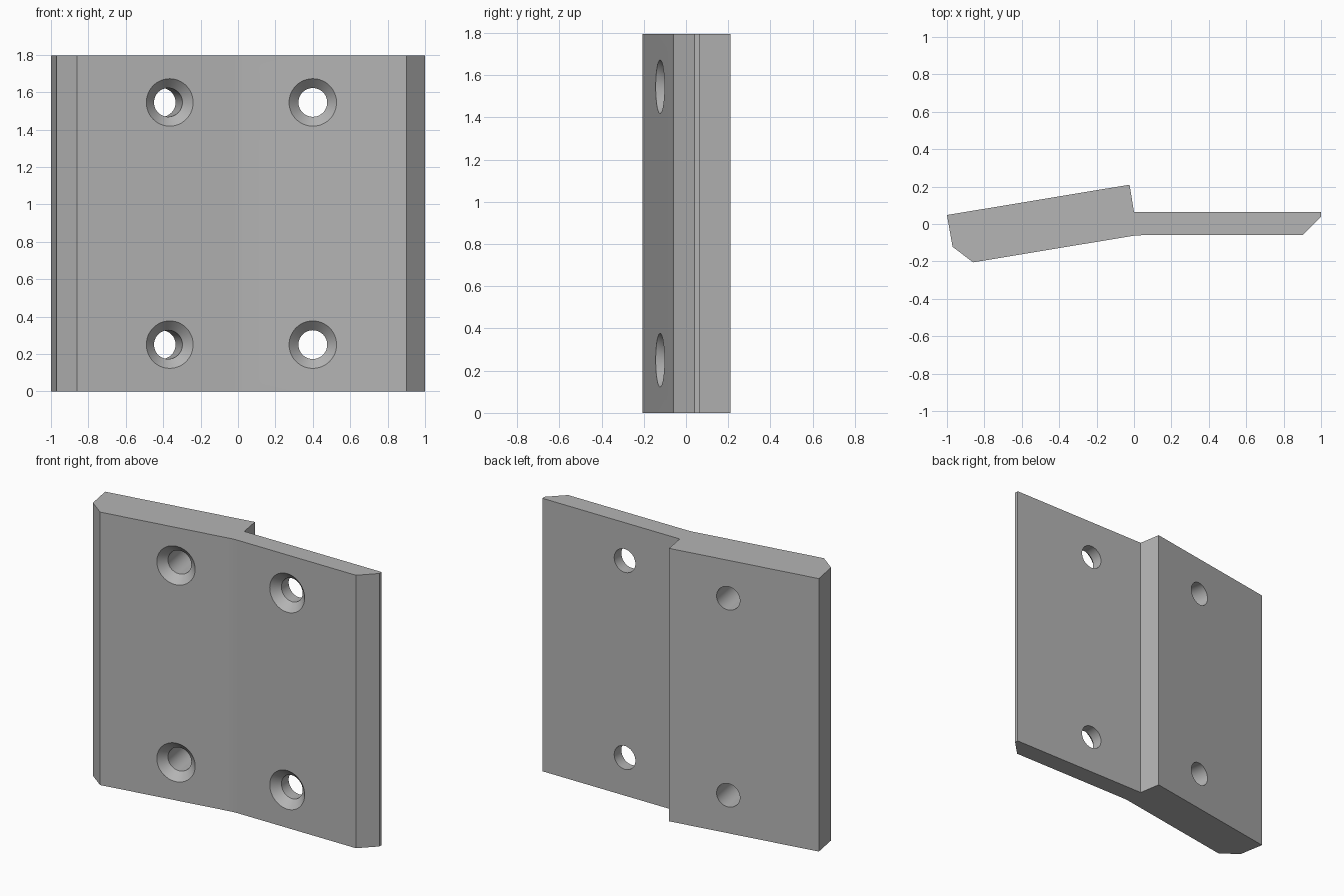
import bpy
import bmesh
import math
from mathutils import Matrix, Vector

if "Cube" in bpy.data.objects:
    bpy.data.objects.remove(bpy.data.objects["Cube"])

HEIGHT = 1.795
TILT = math.radians(9.4)

grey = bpy.data.materials.new("plain_grey")
grey.use_nodes = True
colour = (0.46, 0.46, 0.46, 1)
grey.diffuse_color = colour
grey.node_tree.nodes["Principled BSDF"].inputs["Base Color"].default_value = colour


def make_object(name, bm):
    bmesh.ops.recalc_face_normals(bm, faces=bm.faces)
    mesh = bpy.data.meshes.new(name)
    bm.to_mesh(mesh)
    bm.free()
    obj = bpy.data.objects.new(name, mesh)
    bpy.context.collection.objects.link(obj)
    mesh.materials.append(grey)
    return obj


# Bent plate: thick tilted wing, gentle bend, thin straight wing
profile = [
    (-1, 0.048), (-0.97, -0.122), (-0.86, -0.205),
    (-0.04, -0.069), (-0.02, -0.0655), (0, -0.0625), (0.02, -0.061), (0.04, -0.06),
    (0.9, -0.06), (1, 0.04), (1, 0.065), (0, 0.065), (-0.024, 0.21),
]
bm = bmesh.new()
base = bm.faces.new([bm.verts.new((x, y, 0)) for x, y in profile])
top = bmesh.ops.extrude_face_region(bm, geom=[base], use_keep_orig=True)
bmesh.ops.translate(bm, vec=(0, 0, HEIGHT),
                    verts=[g for g in top["geom"] if isinstance(g, bmesh.types.BMVert)])
plate = make_object("bent_plate", bm)


# Countersunk drill: revolved outline of (radius, depth into the face)
def drill(x, y, z, tilt, sides=48):
    outline = [(0.147, -0.02), (0.077, 0.05), (0.077, 0.6)]
    place = Matrix.Translation((x, y, z)) @ Matrix.Rotation(tilt, 4, "Z")
    bm = bmesh.new()
    rings = []
    for radius, depth in outline:
        angles = [math.tau * i / sides for i in range(sides)]
        rings.append([bm.verts.new(place @ Vector((radius * math.cos(a), depth, radius * math.sin(a))))
                      for a in angles])
    for lower, upper in zip(rings, rings[1:]):
        for i in range(sides):
            j = (i + 1) % sides
            bm.faces.new((lower[i], lower[j], upper[j], upper[i]))
    bm.faces.new(rings[0])
    bm.faces.new(rings[-1])
    cutter = make_object("hole_cutter", bm)
    cutter.hide_render = True
    return cutter


bpy.context.view_layer.objects.active = plate
plate.select_set(True)

# Two screw holes in each wing
for x, y, tilt in ((-0.365, -0.123, TILT), (0.4, -0.06, 0)):
    for z in (0.25, HEIGHT - 0.25):
        cutter = drill(x, y, z, tilt)
        cut = plate.modifiers.new("screw_hole", "BOOLEAN")
        cut.operation = "DIFFERENCE"
        cut.solver = "EXACT"
        cut.object = cutter
        bpy.ops.object.modifier_apply(modifier=cut.name)
        bpy.data.objects.remove(cutter)

bpy.ops.object.shade_smooth_by_angle(angle=math.radians(30))
